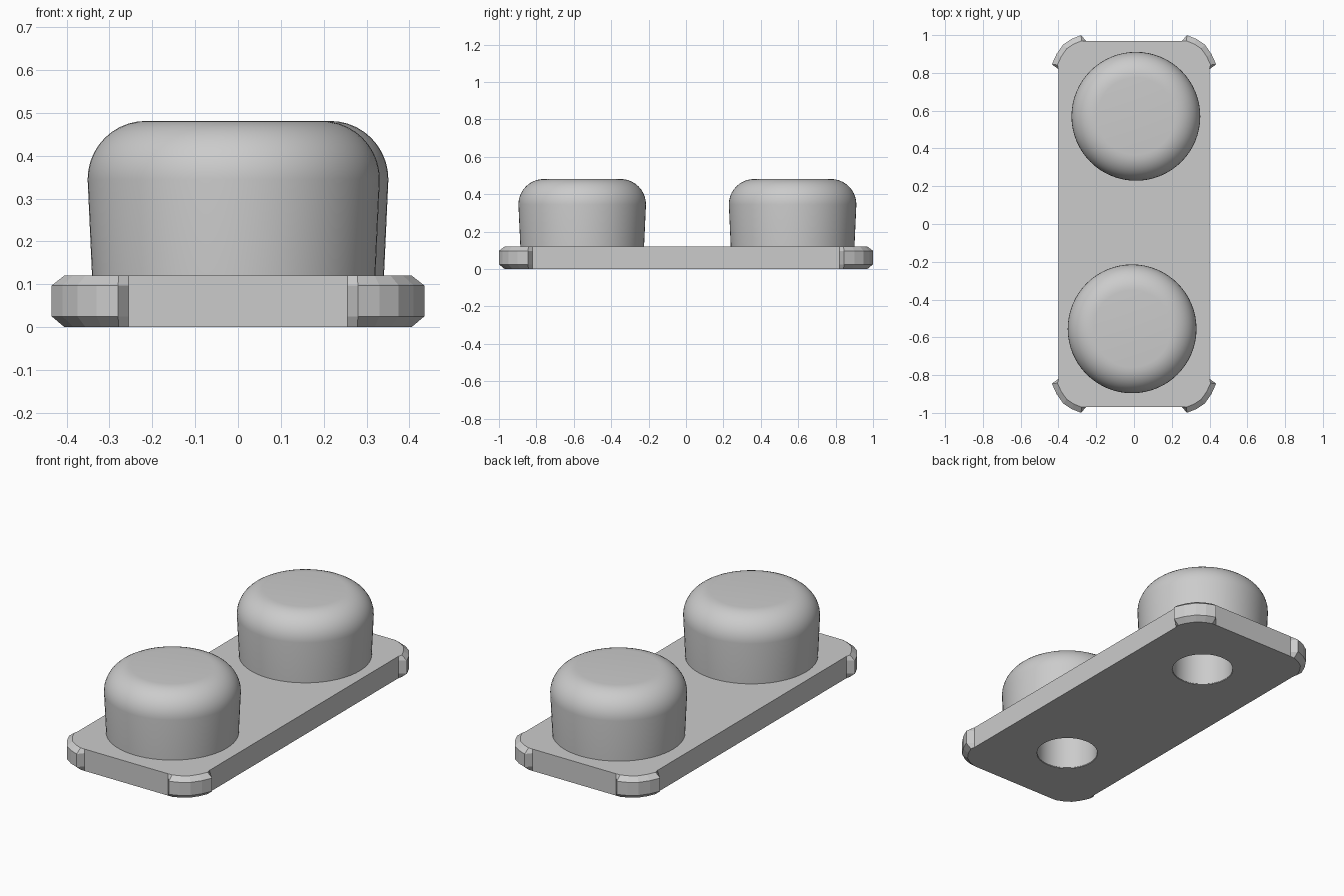
import bpy, bmesh, math

cube = bpy.data.objects.get("Cube")
if cube:
    bpy.data.objects.remove(cube, do_unlink=True)

grey = bpy.data.materials.new("plain_grey")
grey.use_nodes = True
colour = (0.6, 0.6, 0.6, 1)
grey.diffuse_color = colour
grey.node_tree.nodes["Principled BSDF"].inputs["Base Color"].default_value = colour

SIDES = 64
HOLE = 0.157
CENTRES = {"front": (-0.01, -0.555), "back": (0.01, 0.57)}


def finish(bm, name):
    bmesh.ops.recalc_face_normals(bm, faces=bm.faces)
    mesh = bpy.data.meshes.new(name)
    bm.to_mesh(mesh)
    bm.free()
    obj = bpy.data.objects.new(name, mesh)
    bpy.context.collection.objects.link(obj)
    mesh.materials.append(grey)
    return obj


def lathe(name, profile, centre):
    """Spin an (r, z) profile around a vertical axis."""
    bm = bmesh.new()
    verts = [bm.verts.new((r, 0, z)) for r, z in profile]
    edges = [bm.edges.new(pair) for pair in zip(verts, verts[1:])]
    bmesh.ops.spin(bm, geom=verts + edges, cent=(0, 0, 0), axis=(0, 0, 1),
                   angle=math.tau, steps=SIDES)
    bmesh.ops.remove_doubles(bm, verts=bm.verts, dist=0.0005)
    obj = finish(bm, name)
    obj.location = (*centre, 0)
    return obj


# Base plate: straight sides, with flared and chamfered corners
corner = [(0.4, 0.82), (0.435, 0.845), (0.41, 0.9), (0.375, 0.95),
          (0.33, 0.98), (0.28, 1.0), (0.255, 0.97)]
pivot = (0.27, 0.83)


def outline(scale):
    pts = [corner[0]]
    pts += [(pivot[0] + (x - pivot[0]) * scale, pivot[1] + (y - pivot[1]) * scale)
            for x, y in corner[1:-1]]
    pts.append(corner[-1])
    half = pts + [(-x, y) for x, y in reversed(pts)]
    return half + [(-x, -y) for x, y in half]


bm = bmesh.new()
rings = [[bm.verts.new((x, y, z)) for x, y in outline(s)]
         for z, s in ((0, 0.82), (0.025, 1), (0.097, 1), (0.12, 0.82))]
for low, high in zip(rings, rings[1:]):
    for i in range(len(low)):
        j = (i + 1) % len(low)
        bm.faces.new((low[i], low[j], high[j], high[i]))
bm.faces.new(rings[0])
bm.faces.new(rings[-1])
plate = finish(bm, "base_plate")

# Knobs: tapered sides, rounded shoulder, flat top, bore from below
shoulder = [(0.205 + 0.136 * math.cos(a), 0.345 + 0.136 * math.sin(a))
            for a in (math.radians(90 * i / 10) for i in range(11))]
knob_profile = [(0, 0.38), (HOLE, 0.38), (HOLE, 0.003), (HOLE + 0.01, 0.003),
                (0.328, 0.06)] + shoulder + [(0, 0.481)]

for side, centre in CENTRES.items():
    knob = lathe(side + "_knob", knob_profile, centre)
    bpy.context.view_layer.objects.active = knob
    knob.select_set(True)
    bpy.ops.object.shade_smooth_by_angle(angle=math.radians(30))
    knob.select_set(False)

    # Screw hole through the plate
    r = HOLE + 0.002
    cutter = lathe(side + "_hole_cutter",
                   [(0, -0.1), (r, -0.1), (r, 0.3), (0, 0.3)], centre)
    cutter.hide_render = True
    cutter.hide_viewport = True
    cut = plate.modifiers.new(side + "_hole", "BOOLEAN")
    cut.operation = "DIFFERENCE"
    cut.solver = "EXACT"
    cut.object = cutter
